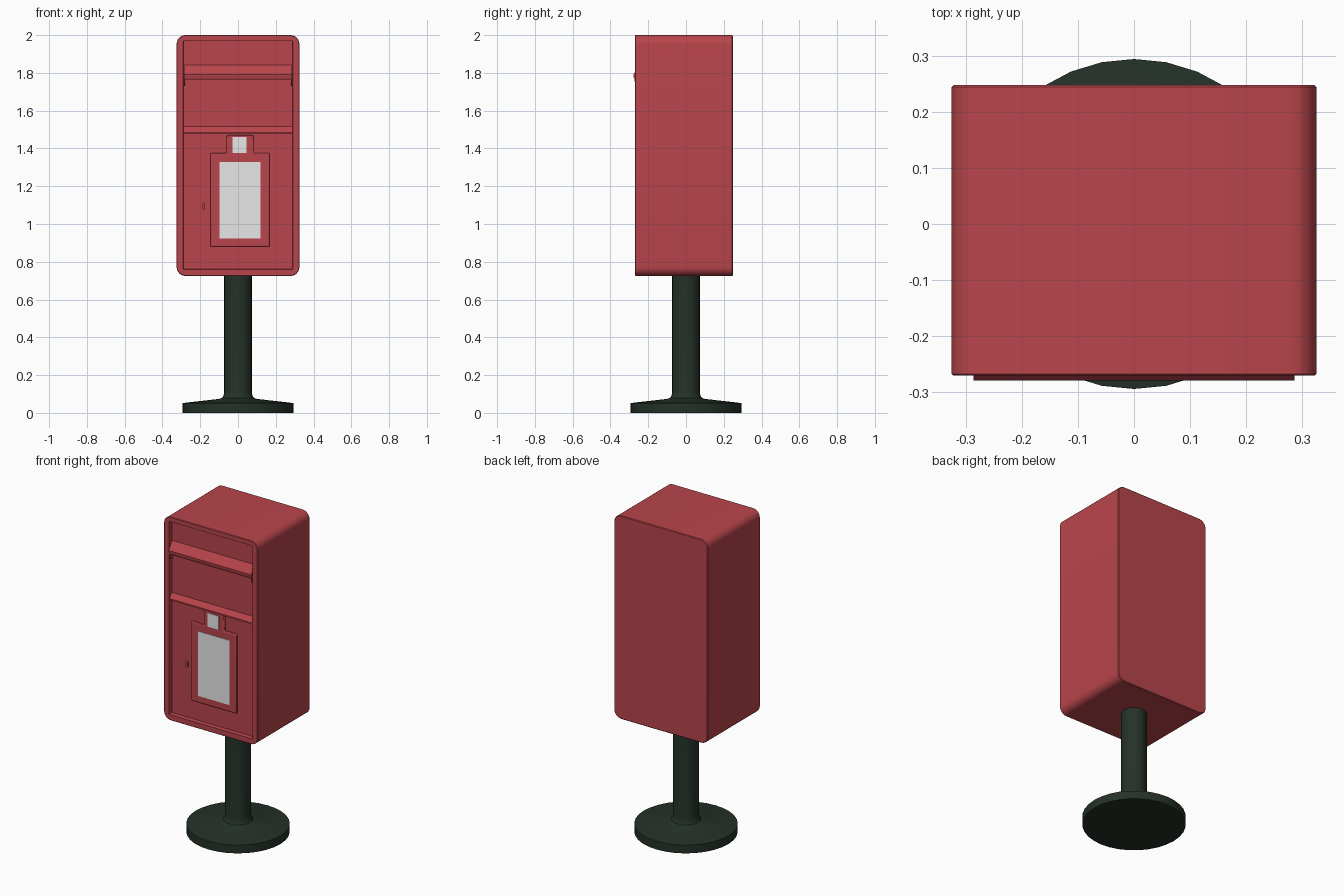
import bpy, bmesh, math

if "Cube" in bpy.data.objects:
    bpy.data.objects.remove(bpy.data.objects["Cube"])


def material(name, rgb):
    m = bpy.data.materials.new(name)
    m.diffuse_color = (*rgb, 1)
    m.use_nodes = True
    m.node_tree.nodes["Principled BSDF"].inputs["Base Color"].default_value = m.diffuse_color
    return m


RED = material("post red", (0.485, 0.060, 0.072))
GREEN = material("dark green", (0.018, 0.031, 0.021))
WHITE = material("notice white", (0.8, 0.8, 0.8))


def finish(name, bm, mat, angle=35):
    bmesh.ops.recalc_face_normals(bm, faces=bm.faces)
    me = bpy.data.meshes.new(name)
    bm.to_mesh(me)
    bm.free()
    me.materials.append(mat)
    ob = bpy.data.objects.new(name, me)
    bpy.context.collection.objects.link(ob)
    bpy.ops.object.select_all(action='DESELECT')
    ob.select_set(True)
    bpy.context.view_layer.objects.active = ob
    bpy.ops.object.shade_smooth_by_angle(angle=math.radians(angle))
    return ob


def loft(name, rings, mat, closed_caps=True, angle=35):
    """Skin a list of equal-length point rings."""
    bm = bmesh.new()
    loops = [[bm.verts.new(p) for p in ring] for ring in rings]
    n = len(loops[0])
    for a, b in zip(loops, loops[1:]):
        for i in range(n):
            j = (i + 1) % n
            bm.faces.new((a[i], a[j], b[j], b[i]))
    if closed_caps:
        bm.faces.new(loops[0])
        bm.faces.new(loops[-1])
    return finish(name, bm, mat, angle)


def rounded(y, hx, z0, z1, r, steps=6):
    """Rounded rectangle in the xz plane at depth y."""
    pts = []
    corners = ((hx - r, z1 - r), (r - hx, z1 - r), (r - hx, z0 + r), (hx - r, z0 + r))
    for k, (cx, cz) in enumerate(corners):
        for s in range(steps + 1):
            a = math.pi / 2 * (k + s / steps)
            pts.append((cx + r * math.cos(a), y, cz + r * math.sin(a)))
    return pts


def extrude_x(name, profile, x0, x1, mat):
    """Extrude a (y, z) profile along x."""
    return loft(name, [[(x, y, z) for y, z in profile] for x in (x0, x1)], mat)


def plate(name, outline, y0, y1, bevel, mat):
    """Flat plate from an (x, z) outline with softened edges."""
    ob = loft(name, [[(x, y, z) for x, z in outline] for y in (y0, y1)], mat)
    if bevel:
        mod = ob.modifiers.new("soft edge", 'BEVEL')
        mod.width = bevel
        mod.segments = 2
    return ob


def rect(x0, x1, z0, z1):
    return [(x0, z0), (x1, z0), (x1, z1), (x0, z1)]


FLOOR = -0.243   # depth of the recessed front

# Box body with rim and recessed front
loft("box_body", [
    rounded(0.248, 0.321, 0.729, 1.996, 0.043),
    rounded(0.244, 0.325, 0.725, 2.0, 0.047),
    rounded(-0.267, 0.325, 0.725, 2.0, 0.047),
    rounded(-0.270, 0.322, 0.728, 1.997, 0.044),
    rounded(-0.270, 0.290, 0.760, 1.970, 0.004),
    rounded(FLOOR, 0.288, 0.762, 1.968, 0.004),
], RED)

# Sloping hood over the letter slot, with end brackets
extrude_x("slot_hood", [(FLOOR + .01, 1.842), (FLOOR, 1.842), (-0.279, 1.792),
                        (-0.279, 1.782), (-0.272, 1.765), (FLOOR + .01, 1.765)],
          -0.286, 0.286, RED)
for side, x in (("left", -0.286), ("right", 0.280)):
    extrude_x(side + "_hood_bracket", [(FLOOR + .01, 1.79), (-0.275, 1.79),
                                       (-0.27, 1.74), (FLOOR + .01, 1.73)],
              x, x + 0.006, RED)

# Ledge between slot panel and door
extrude_x("door_ledge", [(FLOOR + .01, 1.515), (FLOOR, 1.515), (-0.266, 1.485),
                         (-0.266, 1.476), (FLOOR + .01, 1.476)], -0.289, 0.289, RED)

# Notice frame with its top tab
plate("notice_frame", [(-0.146, 0.880), (0.167, 0.880), (0.167, 1.375), (0.082, 1.375),
                       (0.082, 1.470), (-0.060, 1.470), (-0.060, 1.375), (-0.146, 1.375)],
      FLOOR + .01, FLOOR - 0.013, 0.005, RED)

# White notice cards
for name, r in (("notice_card", rect(-0.097, 0.120, 0.923, 1.328)),
                ("collection_tab", rect(-0.030, 0.046, 1.375, 1.460))):
    plate(name, r, FLOOR - 0.010, FLOOR - 0.015, 0, WHITE)

# Keyhole cover
loft("keyhole_cover", [
    rounded(y, 0.008, 1.075, 1.113, 0.0075) for y in (FLOOR + .01, FLOOR - 0.008)
], RED).location.x = -0.182

# Round post with a flared foot
N = 32
profile = [(0.294, 0), (0.294, 0.052), (0.100, 0.074), (0.084, 0.080),
           (0.076, 0.092), (0.073, 0.115), (0.073, 0.74)]
loft("post_and_foot", [
    [(r * math.cos(2 * math.pi * i / N), r * math.sin(2 * math.pi * i / N), z)
     for i in range(N)] for r, z in profile
], GREEN)
